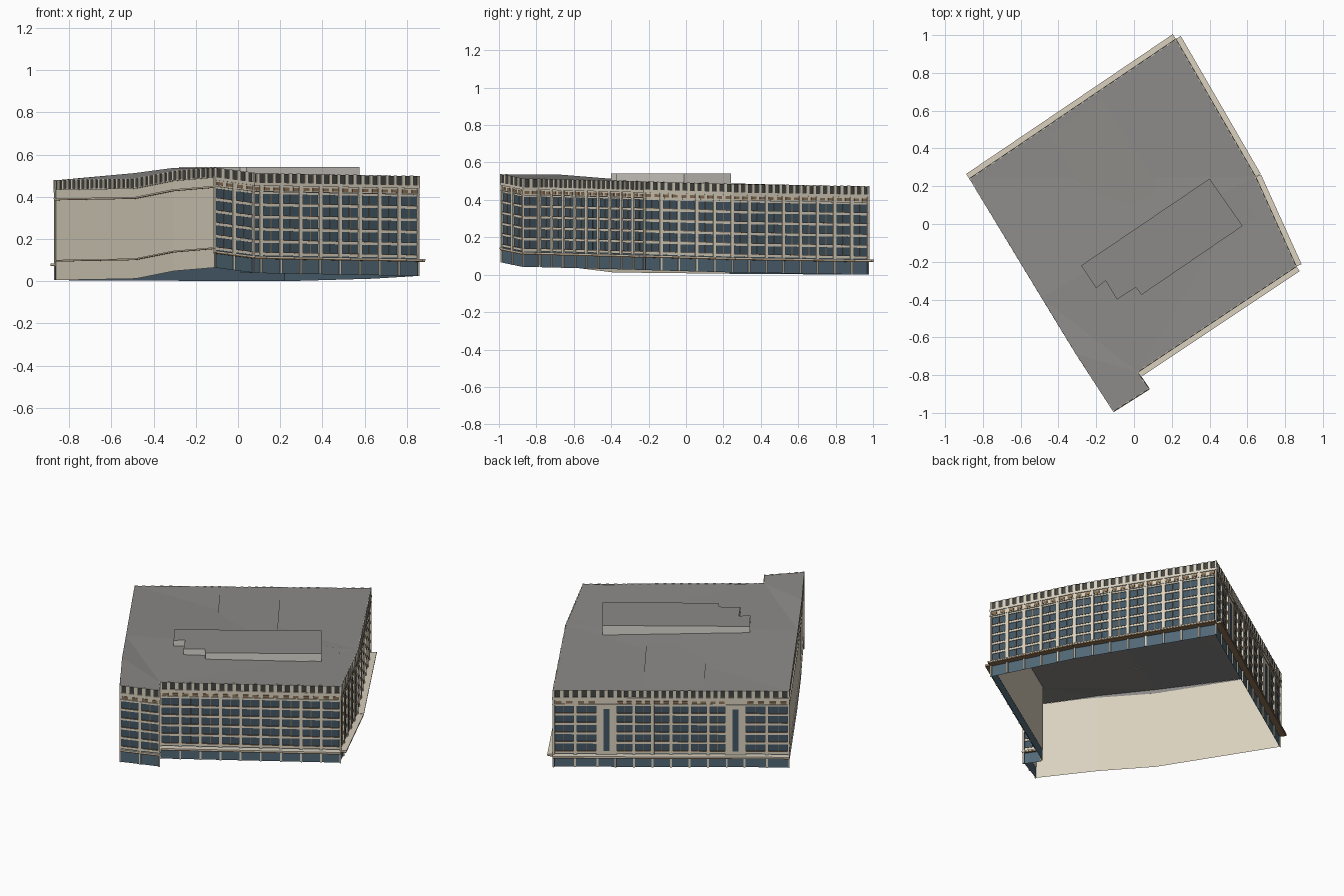
import bpy, bmesh
from mathutils import Vector
from mathutils.bvhtree import BVHTree

if "Cube" in bpy.data.objects:
    bpy.data.objects.remove(bpy.data.objects["Cube"])

# Footprint corners (counter-clockwise): x, y, ground height
A, B, C = (-.11, -.993, .065), (.08, -.873, .040), (.02, -.785, .040)
D, E, F = (.86, -.225, .025), (.645, .25, .012), (.222, .98, 0)
G, H, I = (-.872, .24, .005), (-.49, -.39, .012), (-.31, -.685, .048)
TOP = .472
INSET = .006   # facade skin sits just inside the roof edge

COLORS = {
    "stone": (.70, .64, .52, 1), "glass": (.055, .095, .13, 1),
    "shop_glass": (.085, .14, .185, 1), "bronze": (.27, .17, .09, 1),
    "dark": (.06, .06, .055, 1), "roof": (.26, .255, .245, 1),
    "penthouse": (.72, .69, .64, 1),
}
mats = {}
for n, c in COLORS.items():
    mats[n] = bpy.data.materials.new(n)
    mats[n].diffuse_color = c

parts = {}


def part(name, color):
    if name not in parts:
        parts[name] = (bmesh.new(), color)
    return parts[name][0]


class Wall:
    """One straight wall; boxes are placed by distance, height and projection."""
    def __init__(self, p, q):
        self.p, self.q = Vector(p), Vector(q)
        d = (self.q - self.p).xy
        self.len = d.length
        self.n = Vector((d.y, -d.x, 0)).normalized()

    def at(self, s, z, o):
        return self.p.lerp(self.q, s / self.len) + self.n * (o - INSET) + Vector((0, 0, z))

    def box(self, name, color, s0, s1, z0, z1, o0, o1):
        bm = part(name, color)
        v = [bm.verts.new(self.at(s, z, o)) for z in (z0, z1)
             for s, o in ((s0, o1), (s1, o1), (s1, o0), (s0, o0))]
        for f in ((0, 1, 5, 4), (1, 2, 6, 5), (2, 3, 7, 6), (3, 0, 4, 7), (4, 5, 6, 7), (3, 2, 1, 0)):
            bm.faces.new([v[i] for i in f])

    def sheet(self, name, color, s0, s1, z0, z1, o):
        bm = part(name, color)
        bm.faces.new([bm.verts.new(self.at(s, z, o))
                      for s, z in ((s0, z0), (s1, z0), (s1, z1), (s0, z1))])


def crown(w, s0, s1, n):
    # attic storey: dark openings between short pillars
    w.sheet("crown_openings", "dark", s0, s1, .43, TOP, .001)
    step = (s1 - s0) / n
    for i in range(n + 1):
        c = s0 + i * step
        w.box("crown_pillars", "stone", max(c - step * .2, 0), min(c + step * .2, w.len),
              .43, TOP + .002, .0015, .007)


def bays(w, s0, s1, n):
    # window bays between full-height piers
    w.sheet("shopfront_glass", "shop_glass", s0, s1, 0, .068, -.003)
    w.sheet("window_glass", "glass", s0, s1, .068, .43, -.004)
    w.sheet("inner_lining", "stone", s0, s1, .068, TOP, -.006)
    step, z0, fh = (s1 - s0) / n, .095, .058
    for i in range(n + 1):
        c = s0 + i * step
        w.box("piers", "stone", max(c - .010, 0), min(c + .010, w.len), .080, .415, -.0035, .006)
        w.box("shopfront_posts", "stone", max(c - .005, 0), min(c + .005, w.len), 0, .068, -.0025, .004)
    for r in range(6):
        z = z0 + r * fh
        w.box("spandrels", "stone", s0, s1, z - .010, z + .002, -.0035, .001)
        if r < 5:
            w.box("sills", "bronze", s0, s1, z + .002, z + .005, -.0035, .003)
    w.box("frieze", "stone", s0, s1, .388, .42, -.0035, .002)
    for i in range(n):
        c = s0 + (i + .5) * step
        w.box("mullions", "bronze", c - .002, c + .002, z0, z0 + 5 * fh, -.0035, 0)
        for k in (-.24, .24):
            m = c + k * step
            w.box("frieze_brackets", "bronze", m - step * .14, m + step * .14, .392, .407, .001, .006)
    crown(w, s0, s1, max(2, n * 5 // 2))


def stair_panel(w, s0, s1):
    # blank stone strip with one tall slot window
    w.sheet("shopfront_glass", "shop_glass", s0, s1, 0, .068, -.003)
    w.box("stair_panels", "stone", s0, s1, .068, .43, -.004, .005)
    m, h = (s0 + s1) / 2, (s1 - s0) * .18
    w.box("stair_windows", "glass", m - h, m + h, .10, .36, 0, .006)
    crown(w, s0, s1, 2)


def ledges(w, deep):
    # main canopy and upper cornices
    o = .036 if deep else .010
    w.box("canopy_edge", "bronze", 0, w.len, .067, .073, -.0035, o - .002)
    w.box("canopy", "stone", 0, w.len, .073, .080, -.0035, o)
    for z0, z1 in ((.384, .389), (.414, .430)):
        w.box("cornices", "stone", 0, w.len, z0, z1, -.0035, .008)


# Windowed facades
for p, q, n, deep in ((A, B, 2, 0), (B, C, 1, 0), (C, D, 9, 1), (D, E, 5, 1), (E, F, 8, 1)):
    w = Wall(p, q)
    bays(w, 0, w.len, n)
    ledges(w, deep)

# Rear facade with two stair panels
w = Wall(F, G)
cuts = [w.len * k for k in (0, .19, .265, .735, .81, 1)]
for i, n in enumerate((2, 0, 6, 0, 2)):
    if n:
        bays(w, cuts[i], cuts[i + 1], n)
    else:
        stair_panel(w, cuts[i], cuts[i + 1])
ledges(w, 1)

# Blank party wall
for p, q, n in ((G, H, 18), (H, I, 8), (I, A, 9)):
    w = Wall(p, q)
    w.sheet("party_wall", "stone", 0, w.len, 0, TOP, 0)
    crown(w, 0, w.len, n)
    for z0, z1, c in ((.088, .092, "bronze"), (.092, .096, "stone"), (.378, .382, "bronze"),
                      (.382, .387, "stone"), (.426, .432, "stone")):
        w.box("party_wall_bands_" + c, c, 0, w.len, z0, z1, .0005, .006)

# Roof deck: slopes up to the front corner, straight along the party wall
roof_I = (I[0], I[1], .064)
roof_H = (H[0], H[1], .040)
bm = part("roof_deck", "roof")
bm.faces.new([bm.verts.new((x, y, z + TOP)) for x, y, z in (A, B, C, D, E, F, G, roof_H, roof_I)])
bmesh.ops.triangulate(bm, faces=bm.faces[:])
roof = BVHTree.FromBMesh(bm)

# Upstand closing the roof edge down to the party wall
bm = part("roof_upstand", "roof")
up = ((G, G), (H, roof_H), (I, roof_I), (A, A))
for (l0, h0), (l1, h1) in zip(up, up[1:]):
    loop = [l0, l1] + ([h1] if h1 != l1 else []) + ([h0] if h0 != l0 else [])
    bm.faces.new([bm.verts.new((x, y, z + TOP - .001 * (k < 2))) for k, (x, y, z) in enumerate(loop)])


def roof_z(x, y):
    hit = roof.ray_cast(Vector((x, y, 2)), Vector((0, 0, -1)))[0]
    return hit.z if hit else TOP


# Flush roof patches
for pts in (((-.17, .66), (-.45, .47), (-.27, .19), (.0, .10), (.13, .20)),
            ((.46, .16), (.56, .21), (.65, .03), (.52, -.07))):
    bm = part("roof_patches", "roof")
    bm.faces.new([bm.verts.new((x, y, roof_z(x, y) + .003)) for x, y in reversed(pts)])

# Rooftop plant room with stepped front
pts = ((-.28, -.22), (-.20, -.34), (-.15, -.30), (-.09, -.40), (.01, -.335), (.04, -.375),
       (.575, -.01), (.40, .24))
bm = part("plant_room", "penthouse")
lo = [bm.verts.new((x, y, roof_z(x, y))) for x, y in pts]
hi = [bm.verts.new((x, y, .542)) for x, y in pts]
for i in range(len(pts)):
    j = (i + 1) % len(pts)
    bm.faces.new((lo[i], lo[j], hi[j], hi[i]))
bm = part("plant_room_roof", "roof")
bm.faces.new([bm.verts.new((x, y, .542)) for x, y in pts])

# Turn every part into an object
for name, (bm, color) in parts.items():
    me = bpy.data.meshes.new(name)
    bm.to_mesh(me)
    bm.free()
    me.materials.append(mats[color])
    bpy.context.collection.objects.link(bpy.data.objects.new(name, me))

for m in bpy.data.materials:
    if m.users and not m.is_grease_pencil:
        m.use_nodes = True
        m.node_tree.nodes["Principled BSDF"].inputs["Base Color"].default_value = m.diffuse_color
